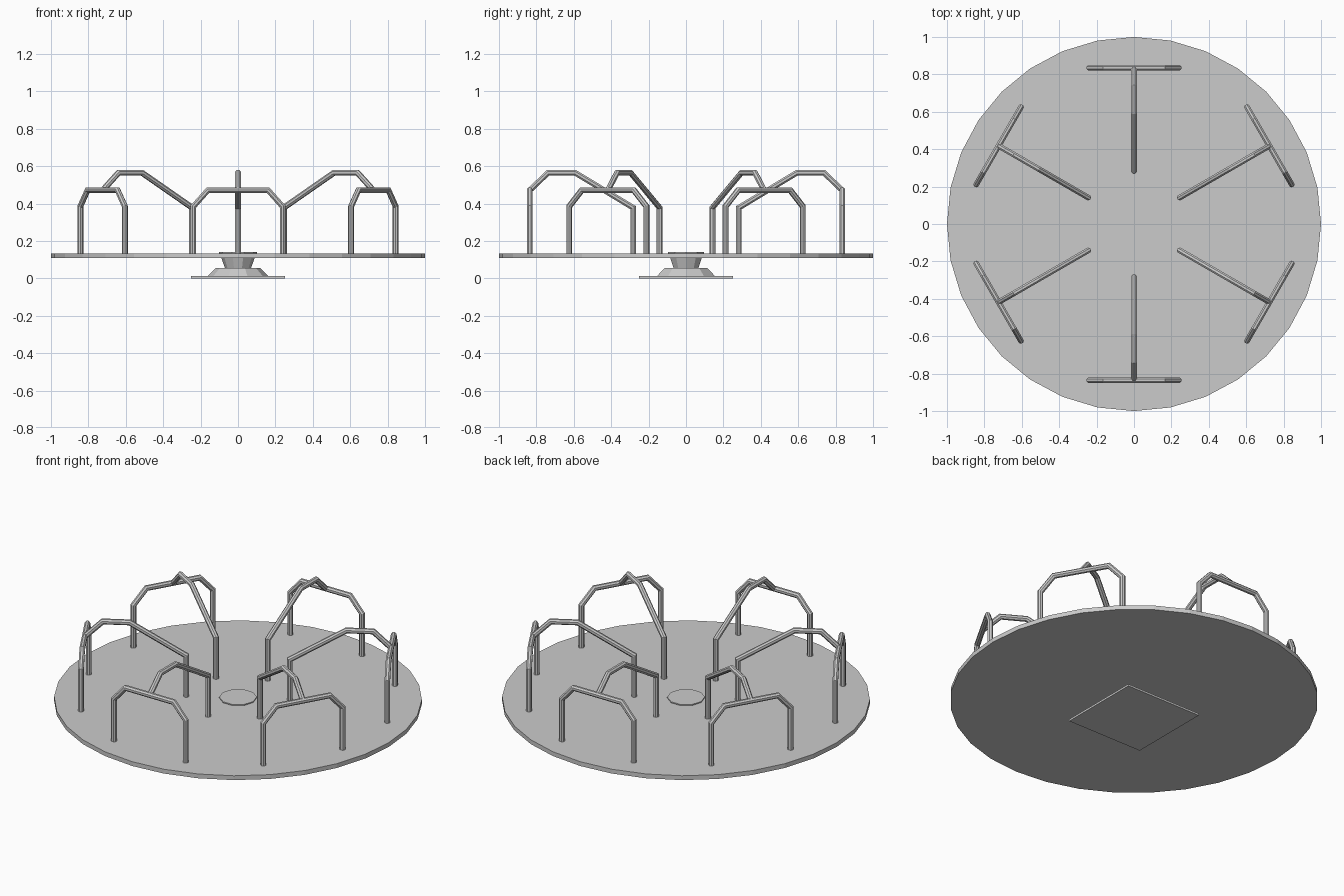
import bpy, bmesh
from math import cos, sin, pi, radians
from mathutils import Vector, Matrix

if "Cube" in bpy.data.objects:
    bpy.data.objects.remove(bpy.data.objects["Cube"])


def finish(name, bm):
    bmesh.ops.recalc_face_normals(bm, faces=bm.faces)
    me = bpy.data.meshes.new(name)
    bm.to_mesh(me)
    bm.free()
    ob = bpy.data.objects.new(name, me)
    bpy.context.collection.objects.link(ob)
    return ob


def skin(bm, rings):
    # join rings of verts into a capped skin
    n = len(rings[0])
    for a, b in zip(rings, rings[1:]):
        for i in range(n):
            j = (i + 1) % n
            bm.faces.new((a[i], a[j], b[j], b[i]))
    bm.faces.new(rings[0])
    bm.faces.new(rings[-1])


def lathe(name, profile, sides):
    bm = bmesh.new()
    skin(bm, [[bm.verts.new((r * cos(2 * pi * i / sides), r * sin(2 * pi * i / sides), z))
               for i in range(sides)] for r, z in profile])
    return finish(name, bm)


def tube(name, path, normal, matrix, radius=0.016, sides=8):
    # mitred tube along a planar path
    pts = [Vector(p) for p in path]
    normal = Vector(normal)
    bm = bmesh.new()
    rings = []
    for k, p in enumerate(pts):
        d0 = (p - pts[k - 1]).normalized() if k else (pts[1] - p).normalized()
        d1 = (pts[k + 1] - p).normalized() if k < len(pts) - 1 else d0
        s0 = normal.cross(d0)
        m = (s0 + normal.cross(d1)).normalized()
        m /= m.dot(s0)
        rings.append([bm.verts.new(p + radius * (m * cos(2 * pi * (i + .5) / sides)
                                                 + normal * sin(2 * pi * (i + .5) / sides)))
                      for i in range(sides)])
    skin(bm, rings)
    bm.transform(matrix)
    return finish(name, bm)


# spinning platform
lathe("platform", [(1, 0.108), (1, 0.134)], 32)

# central bearing with flared foot and cap
lathe("bearing", [(0.165, 0.01), (0.12, 0.055), (0.07, 0.055), (0.09, 0.112),
                  (0.102, 0.136), (0.102, 0.141)], 10)

# square ground plate
bm = bmesh.new()
bmesh.ops.create_cube(bm, size=1, matrix=Matrix.Translation((0, 0, 0.006)) @ Matrix.Diagonal((0.5, 0.5, 0.012, 1)))
finish("ground_plate", bm)

# six handrails: tangential arch plus radial bar
R = 0.836
arch = [(R, -0.238, 0.12), (R, -0.238, 0.385), (R, -0.16, 0.472),
        (R, 0.16, 0.472), (R, 0.238, 0.385), (R, 0.238, 0.12)]
bar = [(0.283, 0, 0.12), (0.283, 0, 0.378), (0.592, 0, 0.564), (0.738, 0, 0.564), (R - 0.004, 0, 0.474)]
for k in range(6):
    rot = Matrix.Rotation(radians(30 + 60 * k), 4, 'Z')
    tube(f"outer_arch_{k + 1}", arch, (1, 0, 0), rot)
    tube(f"radial_bar_{k + 1}", bar, (0, 1, 0), rot)
